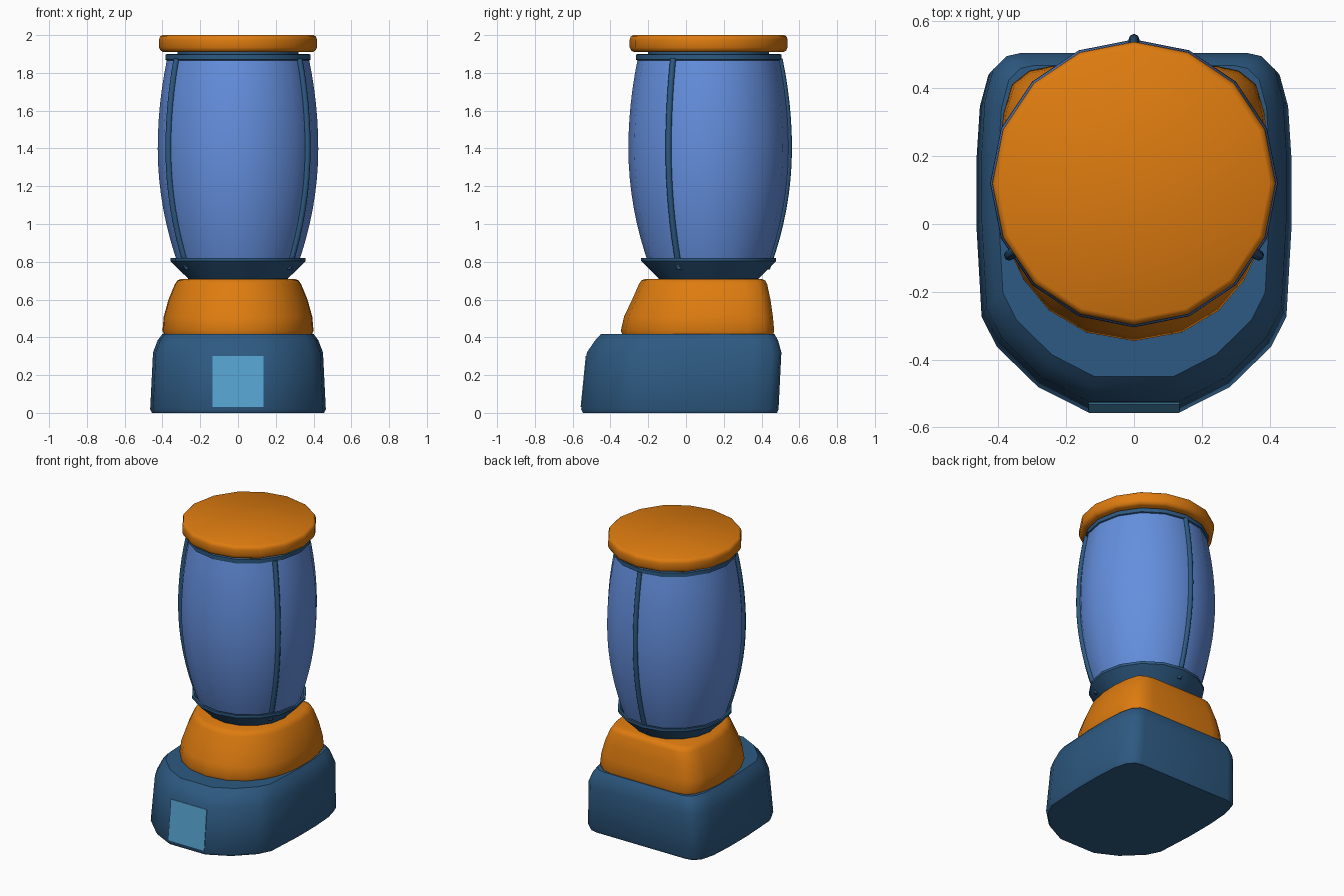
import bpy, bmesh, math

cube = bpy.data.objects.get("Cube")
if cube:
    bpy.data.objects.remove(cube, do_unlink=True)

AXIS_Y = 0.12   # centre of the jar
SIDES = 16


def material(name, rgb):
    m = bpy.data.materials.new(name)
    m.use_nodes = True
    color = (*rgb, 1)
    m.diffuse_color = color
    m.node_tree.nodes["Principled BSDF"].inputs["Base Color"].default_value = color
    return m


ORANGE = material("orange", (0.73, 0.20, 0.005))
GLASS = material("jar blue", (0.127, 0.275, 0.73))
NAVY = material("navy", (0.027, 0.102, 0.223))
CYAN = material("light blue", (0.093, 0.376, 0.64))


def loft(name, rings, mat, angle=35):
    """Skin a stack of equal-length rings and cap both ends."""
    bm = bmesh.new()
    loops = [[bm.verts.new(p) for p in ring] for ring in rings]
    n = len(loops[0])
    for a, b in zip(loops, loops[1:]):
        for i in range(n):
            j = (i + 1) % n
            bm.faces.new((a[i], a[j], b[j], b[i]))
    bm.faces.new(loops[0][::-1])
    bm.faces.new(loops[-1])
    bmesh.ops.recalc_face_normals(bm, faces=bm.faces)
    mesh = bpy.data.meshes.new(name)
    bm.to_mesh(mesh)
    bm.free()
    mesh.materials.append(mat)
    obj = bpy.data.objects.new(name, mesh)
    bpy.context.collection.objects.link(obj)
    bpy.ops.object.select_all(action='DESELECT')
    obj.select_set(True)
    bpy.context.view_layer.objects.active = obj
    bpy.ops.object.shade_smooth_by_angle(angle=math.radians(angle))
    return obj


def circle(cx, cy, r, z, n=SIDES):
    return [(cx + r * math.cos(math.tau * i / n),
             cy + r * math.sin(math.tau * i / n), z) for i in range(n)]


def lathe(name, profile, mat, angle=35):
    return loft(name, [circle(0, AXIS_Y, r, z) for r, z in profile], mat, angle)


def housing(name, half, layers, mat, angle=35):
    """Mirror a half outline and fit it to each layer (z, half width, front, back)."""
    outline = half + [(-x, y) for x, y in reversed(half) if x > 0]
    wide = max(x for x, y in half)
    lo, hi = min(y for x, y in half), max(y for x, y in half)
    rings = [[(x / wide * w, f + (y - lo) / (hi - lo) * (b - f), z)
              for x, y in outline] for z, w, f, b in layers]
    return loft(name, rings, mat, angle)


# Base: flat back, rounded front
base_half = [(0.34, 0.505), (0.385, 0.495), (0.425, 0.455), (0.45, 0.36),
             (0.46, 0.2), (0.46, 0.0), (0.445, -0.27), (0.40, -0.36),
             (0.28, -0.48), (0.135, -0.555)]
housing("base", base_half,
        [(0, 0.455, -0.545, 0.482), (0.02, 0.465, -0.555, 0.49),
         (0.32, 0.45, -0.525, 0.505), (0.385, 0.425, -0.48, 0.487),
         (0.418, 0.40, -0.45, 0.468)], NAVY, 40)

# Front panel, following the slight lean of the base
panel = []
for offset in (0.002, -0.004):
    panel.append([(x, -0.555 + 0.1 * (z - 0.02) + offset, z)
                  for x, z in ((-0.135, 0.03), (0.135, 0.03),
                               (0.135, 0.30), (-0.135, 0.30))])
loft("front_panel", panel, CYAN)

# Motor housing
motor_half = [(0.24, 0.47), (0.31, 0.455), (0.36, 0.415), (0.385, 0.33),
              (0.40, 0.2), (0.395, 0.05), (0.37, -0.07), (0.325, -0.165),
              (0.25, -0.255), (0.14, -0.32), (0, -0.345)]
housing("motor_housing", motor_half,
        [(0.41, 0.39, -0.335, 0.46), (0.435, 0.40, -0.345, 0.467),
         (0.51, 0.393, -0.328, 0.46), (0.60, 0.368, -0.285, 0.447),
         (0.68, 0.335, -0.25, 0.43), (0.70, 0.322, -0.237, 0.42),
         (0.71, 0.30, -0.215, 0.40)], ORANGE, 45)

# Jar seat: a flared dish
lathe("jar_seat", [(0.265, 0.70), (0.265, 0.712), (0.357, 0.803), (0.357, 0.82),
                   (0.342, 0.82), (0.29, 0.755)], NAVY)


# Jar with a barrel profile
def jar_radius(z):
    t = z - 1.40
    return 0.425 - (0.22 if t > 0 else 0.285) * t * t


heights = [0.76 + (1.875 - 0.76) * i / 14 for i in range(15)]
lathe("jar", [(jar_radius(z), z) for z in heights], GLASS, 50)

# Three ribs running down the jar
for side, degrees in (("back", 90), ("left", -30), ("right", 210)):
    a = math.radians(degrees)
    rings = [circle(jar_radius(z) * math.cos(a),
                    AXIS_Y + jar_radius(z) * math.sin(a), 0.016, z, 8)
             for z in heights]
    loft(side + "_rib", rings, NAVY, 50)

# Rim, neck and lid
lathe("jar_rim", [(0.375, 1.865), (0.385, 1.87), (0.385, 1.897), (0.375, 1.90)], NAVY)
lathe("jar_neck", [(0.32, 1.89), (0.32, 1.92)], NAVY)
lathe("lid", [(0.395, 1.91), (0.41, 1.918), (0.418, 1.935), (0.418, 1.975),
              (0.413, 1.992), (0.40, 2.0)], ORANGE, 50)
